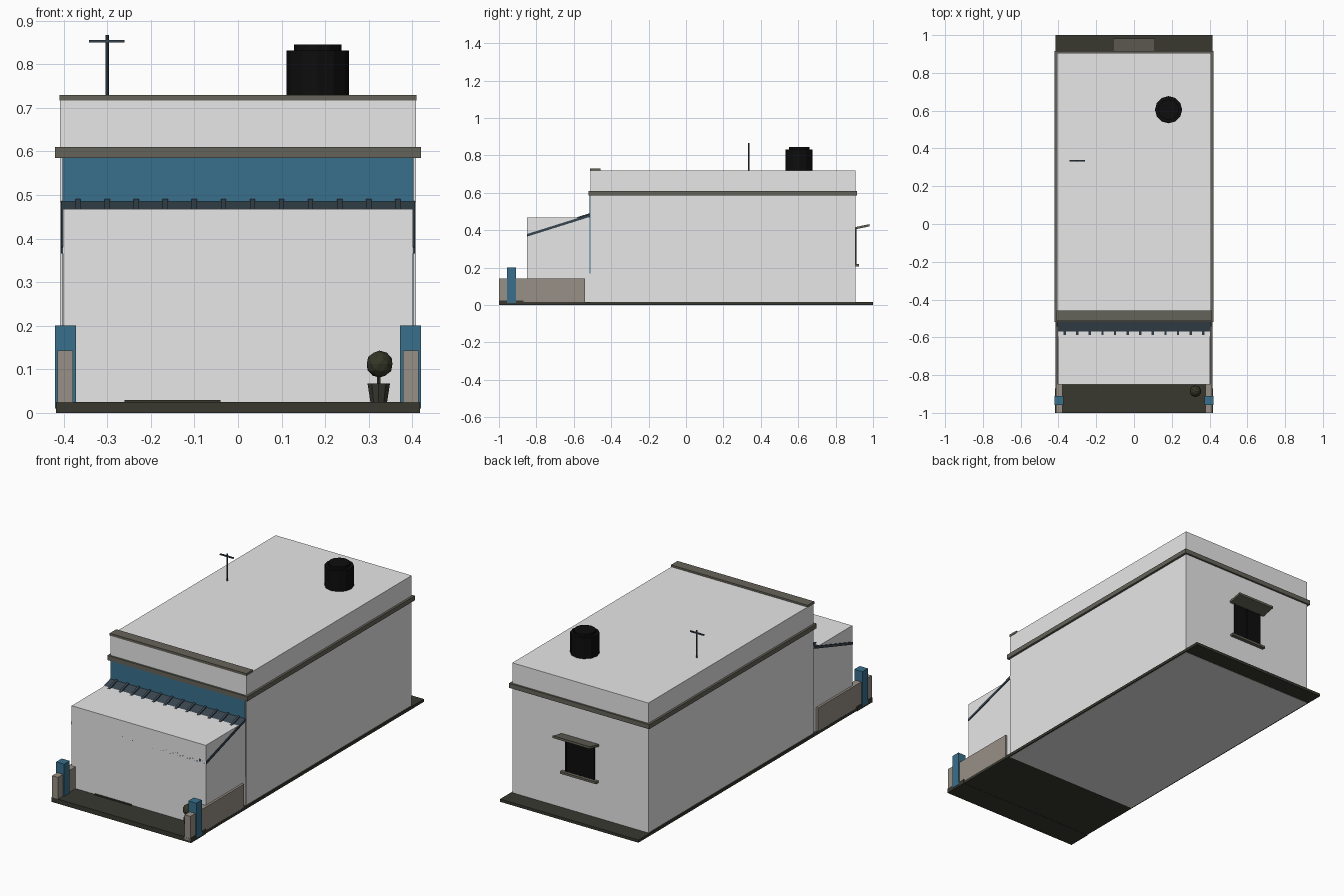
import bpy, bmesh, math
from mathutils import Matrix

if "Cube" in bpy.data.objects:
    bpy.data.objects.remove(bpy.data.objects["Cube"], do_unlink=True)


def material(name, r, g, b):
    m = bpy.data.materials.new(name)
    m.use_nodes = True
    m.diffuse_color = (r, g, b, 1)
    bsdf = next(n for n in m.node_tree.nodes if n.type == 'BSDF_PRINCIPLED')
    bsdf.inputs["Base Color"].default_value = (r, g, b, 1)
    return m


PLASTER = material("pale plaster", 0.8, 0.8, 0.8)
BLUE = material("blue paint", 0.04, 0.16, 0.26)
STONE = material("tan stone", 0.31, 0.28, 0.24)
TRIM = material("grey brown trim", 0.13, 0.125, 0.1)
PAVING = material("dark paving", 0.04, 0.04, 0.03)
STEEL = material("slate steel", 0.04, 0.06, 0.08)
BLACK = material("black plastic", 0.004, 0.004, 0.004)
LEAF = material("dark olive leaf", 0.035, 0.037, 0.02)


def finish(bm, name, mat):
    mesh = bpy.data.meshes.new(name)
    bm.to_mesh(mesh)
    bm.free()
    mesh.materials.append(mat)
    ob = bpy.data.objects.new(name, mesh)
    bpy.context.collection.objects.link(ob)
    return ob


def box(name, mat, x, y, z):
    """Box from three (low, high) ranges."""
    bm = bmesh.new()
    bmesh.ops.create_cube(bm, size=1)
    for v in bm.verts:
        v.co = [r[0] + (c + 0.5) * (r[1] - r[0]) for c, r in zip(v.co, (x, y, z))]
    return finish(bm, name, mat)


def drum(name, mat, x, y, z, low_r, high_r, sides=12):
    bm = bmesh.new()
    bmesh.ops.create_cone(bm, cap_ends=True, segments=sides, radius1=low_r,
                          radius2=high_r, depth=z[1] - z[0],
                          matrix=Matrix.Translation((x, y, (z[0] + z[1]) / 2)))
    return finish(bm, name, mat)


def sheet(name, mat, x, start, end, thick):
    """Sloped plate: its top runs between two (y, z) points."""
    bm = bmesh.new()
    (y0, z0), (y1, z1) = start, end
    section = [(y0, z0), (y1, z1), (y1, z1 - thick), (y0, z0 - thick)]
    face = bm.faces.new([bm.verts.new((x[0], a, b)) for a, b in section])
    new = bmesh.ops.extrude_face_region(bm, geom=[face])["geom"]
    for v in new:
        if isinstance(v, bmesh.types.BMVert):
            v.co.x = x[1]
    bmesh.ops.recalc_face_normals(bm, faces=bm.faces)
    return finish(bm, name, mat)


# Ground and entrance
box("ground_slab", PAVING, (-0.415, 0.415), (-1, 1), (0.001, 0.016))
box("front_paving", PAVING, (-0.418, 0.418), (-1, -0.87), (0, 0.025))
box("porch_floor", PAVING, (-0.38, 0.38), (-0.87, -0.51), (0.002, 0.025))
box("door_step", PAVING, (-0.26, -0.04), (-0.858, -0.845), (0.02, 0.03))

# House volumes
box("main_house", PLASTER, (-0.408, 0.408), (-0.51, 0.905), (0, 0.72))
box("front_room", PLASTER, (-0.402, 0.402), (-0.85, -0.505), (0.01, 0.468))
box("blue_facade", BLUE, (-0.403, 0.403), (-0.515, -0.508), (0.17, 0.59))
box("roof_band", TRIM, (-0.42, 0.42), (-0.52, 0.915), (0.585, 0.61))
box("parapet_coping", TRIM, (-0.41, 0.41), (-0.513, -0.457), (0.717, 0.73))

# Ribbed awning
box_start, box_end = (-0.85, 0.38), (-0.512, 0.486)
sheet("awning_sheet", STEEL, (-0.406, 0.406), box_start, box_end, 0.014)
for i in range(12):
    x = -0.367 + i * 0.0667
    sheet("awning_rib_%d" % (i + 1), STEEL, (x - 0.006, x + 0.006),
          (-0.85, 0.386), (-0.512, 0.492), 0.012)

# Garden walls and gate posts
for side, s in (("left", 1), ("right", -1)):
    box(side + "_garden_wall", STONE, sorted((s * 0.379, s * 0.414)),
        (-1, -0.54), (0.01, 0.143))
    box(side + "_gate_post", BLUE, sorted((s * 0.372, s * 0.42)),
        (-0.957, -0.91), (0.01, 0.2))

# Back window
box("window_panes", BLACK, (-0.085, 0.085), (0.9, 0.908), (0.215, 0.412))
for i, x in enumerate((-0.083, 0, 0.083)):
    box("window_bar_%d" % (i + 1), BLACK, (x - 0.004, x + 0.004),
        (0.9, 0.911), (0.215, 0.412))
box("window_sill", TRIM, (-0.108, 0.108), (0.9, 0.925), (0.207, 0.219))
sheet("window_hood", TRIM, (-0.112, 0.112), (0.9, 0.416), (0.982, 0.433), 0.012)

# Rooftop tank and aerial
drum("water_tank", BLACK, 0.183, 0.605, (0.715, 0.832), 0.072, 0.072)
drum("tank_lid", BLACK, 0.183, 0.605, (0.83, 0.846), 0.055, 0.055)
drum("aerial_mast", STEEL, -0.3, 0.335, (0.715, 0.867), 0.004, 0.004, 8)
box("aerial_bar", STEEL, (-0.342, -0.26), (0.331, 0.339), (0.85, 0.856))

# Potted shrub
drum("plant_pot", PAVING, 0.323, -0.885, (0.024, 0.067), 0.02, 0.027, 10)
drum("shrub_trunk", PAVING, 0.323, -0.885, (0.06, 0.1), 0.005, 0.005, 6)
bm = bmesh.new()
bmesh.ops.create_icosphere(bm, subdivisions=2, radius=0.031,
                           matrix=Matrix.Translation((0.325, -0.885, 0.112)))
finish(bm, "shrub_crown", LEAF)
